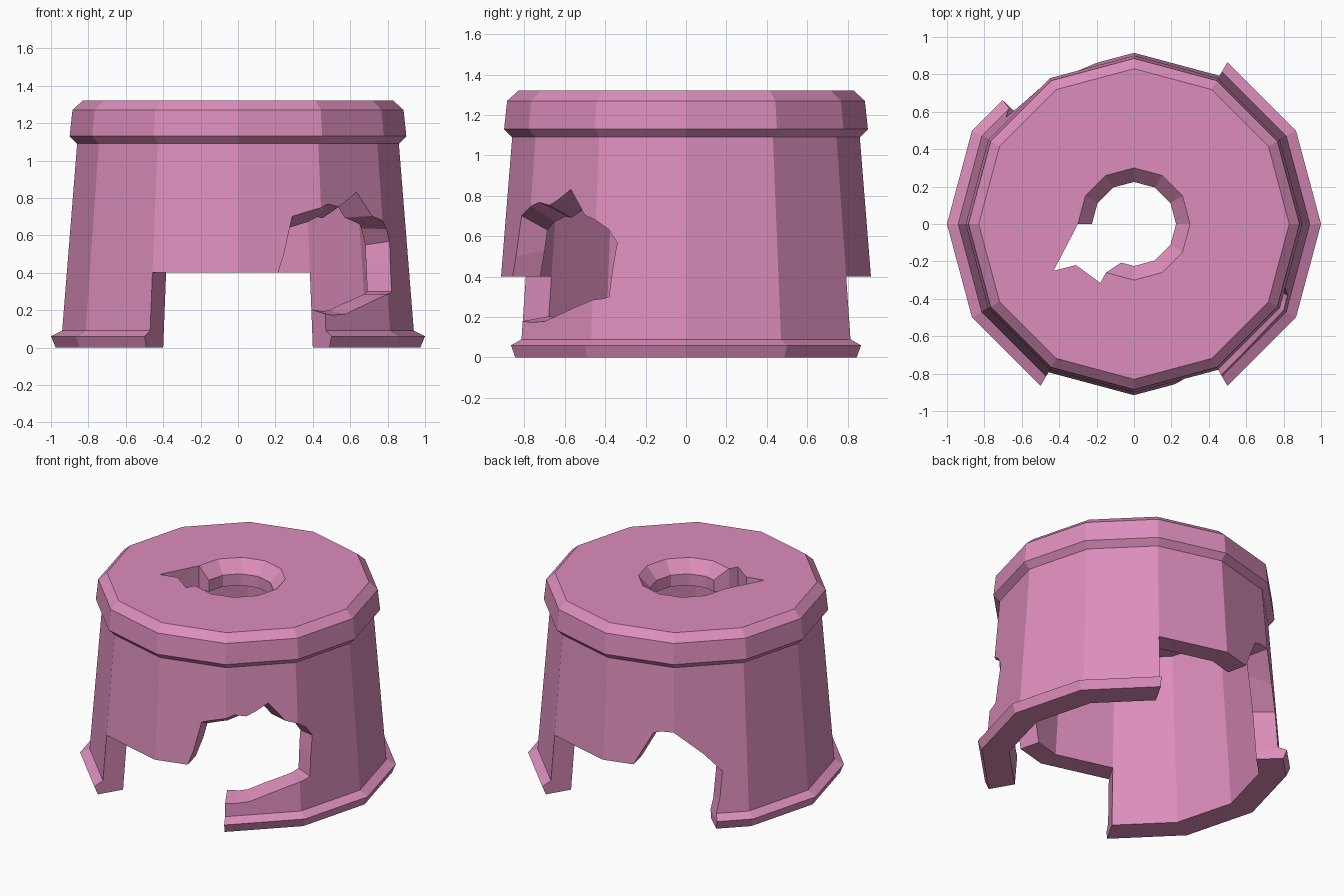
import bpy, bmesh
from math import sin, cos, radians

if "Cube" in bpy.data.objects:
    bpy.data.objects.remove(bpy.data.objects["Cube"])

SIDES = 12


def make_object(name, verts, faces, triangulate=False):
    bm = bmesh.new()
    vs = [bm.verts.new(v) for v in verts]
    for f in faces:
        bm.faces.new([vs[i] for i in f])
    bmesh.ops.recalc_face_normals(bm, faces=bm.faces)
    if triangulate:
        bmesh.ops.triangulate(bm, faces=bm.faces)
    me = bpy.data.meshes.new(name)
    bm.to_mesh(me)
    bm.free()
    ob = bpy.data.objects.new(name, me)
    bpy.context.collection.objects.link(ob)
    return ob


def polar(r, deg, z):
    return (r * cos(radians(deg)), r * sin(radians(deg)), z)


def lathe(name, profile):
    """Spin a closed (radius, z) profile into a faceted ring."""
    n = len(profile)
    verts = [polar(r, 360 * s / SIDES, z) for s in range(SIDES) for r, z in profile]
    faces = []
    for s in range(SIDES):
        a, b = s * n, (s + 1) % SIDES * n
        for i in range(n):
            j = (i + 1) % n
            faces.append((a + i, a + j, b + j, b + i))
    return make_object(name, verts, faces)


def loft(name, low, high):
    """Solid between two outlines with matching points."""
    n = len(low)
    faces = [tuple(range(n)), tuple(range(2 * n - 1, n - 1, -1))]
    faces += [(i, (i + 1) % n, n + (i + 1) % n, n + i) for i in range(n)]
    return make_object(name, low + high, faces, True)


def wall_cutter(name, outline):
    """Radial cutter from (angle, z at outer wall, z at inner wall) points."""
    r_out, r_in, r0, r1 = 0.9, 0.745, 0.6, 1.3
    inner, outer = [], []
    for a, zo, zi in outline:
        slope = (zo - zi) / (r_out - r_in)
        inner.append(polar(r0, a, zi + slope * (r0 - r_in)))
        outer.append(polar(r1, a, zo + slope * (r1 - r_out)))
    return loft(name, inner, outer)


def doorway(name, a):
    return wall_cutter(name, [(a + d, z, z) for d, z in
                              ((-30, -.1), (0, -.1), (30, -.1), (30, .4), (0, .4), (-30, .4))])


# Hollow pot with base flange, top collar and chamfered hole
pot = lathe("broken_pot", [
    (.975, 0), (1, .06), (.94, .09), (.86, 1.09), (.9, 1.13), (.885, 1.27),
    (.83, 1.32), (.3, 1.32), (.225, 1.24), (.225, 1.16), (.71, 1.16), (.80, 0)])

# Doorways front and back
cutters = [doorway("front_door_cutter", 270), doorway("back_door_cutter", 90)]

# Jagged break right of the front doorway
cutters.append(wall_cutter("front_break_cutter", [
    (-76, .4, .4), (-70.4, .72, .64), (-60, .755, .67), (-51.5, .77, .70),
    (-42, .86, .77), (-30, .68, .66), (-22.8, .57, .55), (-24.9, .30, .30),
    (-30, .285, .285), (-50.4, .18, .20), (-60, .185, .21), (-70, .19, .21)]))

# Jagged break beside the back doorway
cutters.append(wall_cutter("back_break_cutter", [
    (103, .4, .4), (111.4, .64, .60), (120, .655, .62), (140, .37, .37),
    (136.7, .06, .06), (136.7, -.1, -.1), (110, -.1, -.1), (105, .2, .2)]))

# Chipped notch in the top hole
notch = [(-.1, 0), (-.3, 0), (-.43, -.25), (-.31, -.22), (-.18, -.315),
         (-.15, -.26), (-.06, -.2), (0, -.1)]
cutters.append(loft("notch_cutter", [(x, y, 1.0) for x, y in notch],
                    [(x, y, 1.5) for x, y in notch]))

# Apply the cuts, then drop the cutters
bpy.context.view_layer.objects.active = pot
for c in cutters:
    m = pot.modifiers.new(c.name, 'BOOLEAN')
    m.operation = 'DIFFERENCE'
    m.solver = 'EXACT'
    m.object = c
    bpy.ops.object.modifier_apply(modifier=m.name)
    bpy.data.objects.remove(c)

# Pink clay
mat = bpy.data.materials.new("pink_clay")
mat.diffuse_color = (.72, .27, .5, 1)
mat.use_nodes = True
mat.node_tree.nodes["Principled BSDF"].inputs["Base Color"].default_value = mat.diffuse_color
pot.data.materials.clear()
pot.data.materials.append(mat)
for p in pot.data.polygons:
    p.material_index = 0
    p.use_smooth = False
